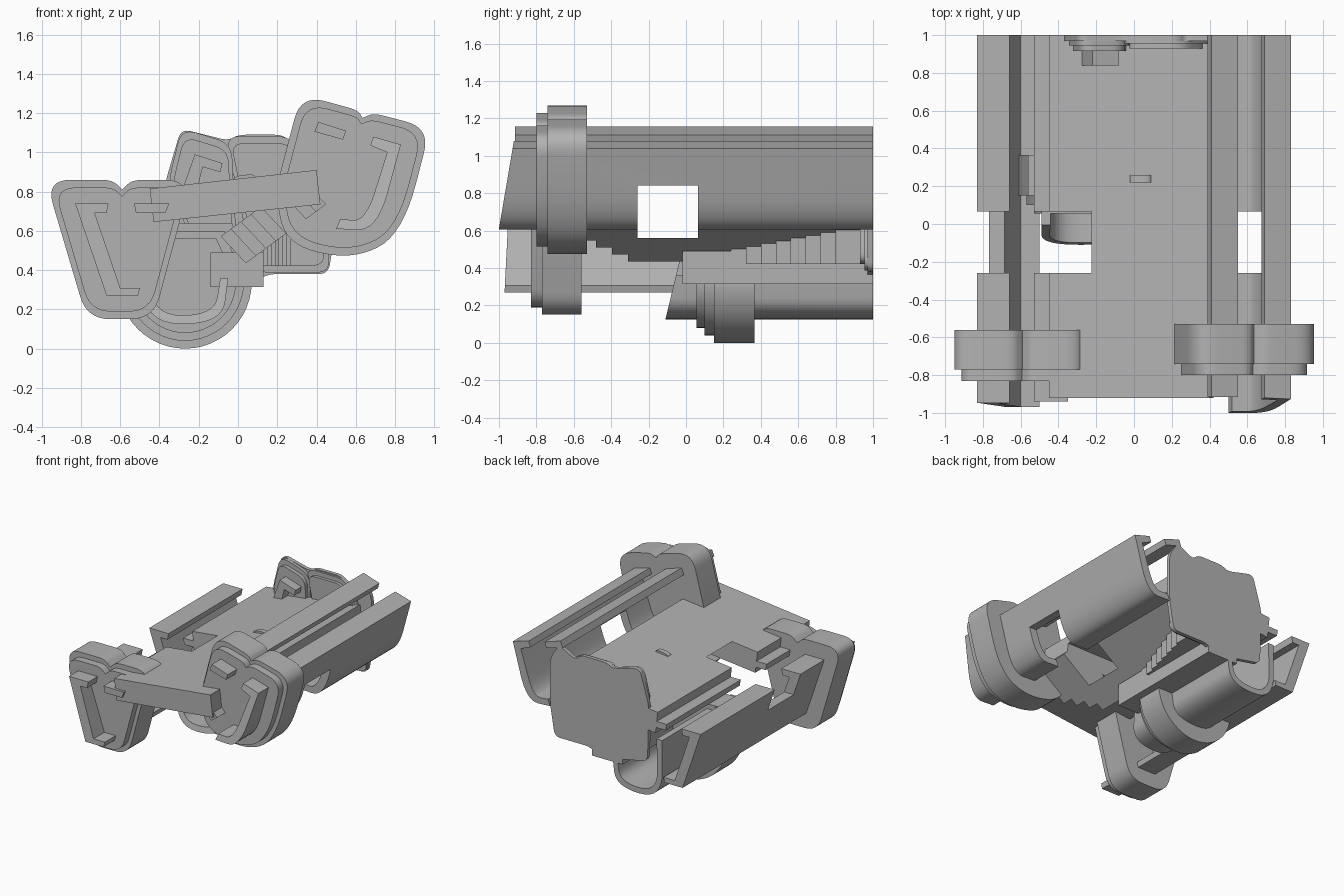
import bpy, bmesh, math
from mathutils import Vector

old = bpy.data.objects.get("Cube")
if old:
    bpy.data.objects.remove(old, do_unlink=True)

grey = bpy.data.materials.new("plain_grey")
grey.use_nodes = True
COLOUR = (0.45, 0.45, 0.45, 1)
grey.diffuse_color = COLOUR
grey.node_tree.nodes["Principled BSDF"].inputs["Base Color"].default_value = COLOUR


def rounded(points, radius=0.0, steps=8):
    """Round the corners of a profile; a third value overrides the radius."""
    out, n = [], len(points)
    for i, p in enumerate(points):
        r = p[2] if len(p) > 2 else radius
        c = Vector(p[:2])
        a, b = Vector(points[i - 1][:2]) - c, Vector(points[(i + 1) % n][:2]) - c
        if r <= 0:
            out.append(c)
            continue
        s = c + a.normalized() * min(r, a.length * 0.49)
        e = c + b.normalized() * min(r, b.length * 0.49)
        for k in range(steps + 1):
            t = k / steps
            out.append(s * (1 - t) ** 2 + c * 2 * t * (1 - t) + e * t * t)
    return out


def extrude(name, profile, front, back=1.0, slope=0.0, base=0.0, smooth=True):
    """Extrude an x-z profile along y; slope leans the front end."""
    bm = bmesh.new()
    near = [bm.verts.new((x, front + slope * (z - base), z)) for x, z in profile]
    far = [bm.verts.new((x, back, z)) for x, z in profile]
    n = len(profile)
    bm.faces.new(near)
    bm.faces.new(far[::-1])
    for i in range(n):
        j = (i + 1) % n
        bm.faces.new((near[j], near[i], far[i], far[j]))
    bmesh.ops.recalc_face_normals(bm, faces=bm.faces)
    mesh = bpy.data.meshes.new(name)
    bm.to_mesh(mesh)
    bm.free()
    mesh.materials.append(grey)
    obj = bpy.data.objects.new(name, mesh)
    bpy.context.collection.objects.link(obj)
    if smooth:
        bpy.ops.object.select_all(action='DESELECT')
        obj.select_set(True)
        bpy.context.view_layer.objects.active = obj
        bpy.ops.object.shade_smooth_by_angle(angle=math.radians(30))
    return obj


def rect(x0, x1, z0, z1):
    return [(x0, z0), (x1, z0), (x1, z1), (x0, z1)]


def scaled(profile, f):
    xs, zs = [p[0] for p in profile], [p[1] for p in profile]
    cx, cz = (min(xs) + max(xs)) / 2, (min(zs) + max(zs)) / 2
    return [(cx + (x - cx) * f, cz + (z - cz) * f) for x, z in profile]


def tiered_plate(name, profile, back, tiers):
    """Stack of shrinking plates; tiers lists (front y, scale)."""
    for i, (front, f) in enumerate(tiers):
        extrude(f"{name}_tier_{i + 1}", scaled(profile, f), front, back)
        back = front


# Hidden box that cuts the window across the whole width
cutter = extrude("window_cutter", rect(-1.2, 1.2, 0.56, 0.84), -0.26, 0.065, smooth=False)
cutter.hide_render = True
cutter.hide_viewport = True
cutter.display_type = 'WIRE'


def cut_window(obj):
    mod = obj.modifiers.new("window", 'BOOLEAN')
    mod.operation = 'DIFFERENCE'
    mod.solver = 'EXACT'
    mod.object = cutter


# Right-hand bracket channel and its upper rail
bracket = [(-0.83, 0.74), (-0.66, 0.74), (-0.67, 0.69), (-0.73, 0.69),
           (-0.60, 0.31), (-0.50, 0.31), (-0.51, 0.27), (-0.67, 0.27)]
cut_window(extrude("right_bracket_rail", bracket, -0.97, slope=0.05, base=0.27))
cut_window(extrude("right_upper_rail",
                   [(-0.53, 0.74), (-0.35, 0.74), (-0.37, 0.69), (-0.52, 0.69)], -0.94))

# Left-hand hooked channel and its upper rail
hook = rounded([(0.69, 1.08), (0.83, 1.04), (0.71, 0.60, 0.2), (0.50, 0.61),
                (0.52, 0.66), (0.65, 0.65, 0.15), (0.76, 1.0), (0.675, 1.035)])
cut_window(extrude("left_hook_rail", hook, -1.0, slope=0.17, base=0.61))
extrude("left_upper_rail", [(0.41, 1.155), (0.55, 1.11), (0.535, 1.065), (0.39, 1.105)], -0.915)

# Lower trough
trough = rounded([(-0.49, 0.60), (-0.49, 0.125, 0.22), (-0.08, 0.125, 0.22), (-0.05, 0.36),
                  (-0.09, 0.36), (-0.12, 0.17, 0.18), (-0.45, 0.17, 0.18), (-0.44, 0.60)])
cut_window(extrude("lower_trough", trough, -0.11, slope=0.24, base=0.125))

# Tiered plates around the channels
right_plate = rounded([(-0.98, 0.86, 0.13), (-0.64, 0.86, 0.06), (-0.59, 0.81),
                       (-0.54, 0.86, 0.06), (-0.24, 0.86, 0.13), (-0.43, 0.15, 0.12),
                       (-0.77, 0.15, 0.12)])
tiered_plate("right_plate", right_plate, -0.56, [(-0.77, 1), (-0.83, 0.89)])

left_plate = rounded([(0.32, 1.295, 0.13), (0.61, 1.215, 0.05), (0.635, 1.175),
                      (0.69, 1.20, 0.05), (0.98, 1.125, 0.13), (0.84, 0.58, 0.28),
                      (0.58, 0.45, 0.22), (0.24, 0.53, 0.28), (0.19, 0.80, 0.1)])
tiered_plate("left_plate", left_plate, -0.53, [(-0.74, 1), (-0.80, 0.90)])

arc = [math.pi + math.pi * k / 24 for k in range(25)]
for i, (r, front, back) in enumerate([(0.34, 0.15, 0.365), (0.30, 0.10, 0.15), (0.26, 0.055, 0.10)]):
    profile = [(-0.27 + r * math.cos(a), 0.34 + r * math.sin(a)) for a in arc]
    profile += rounded([(-0.27 + r, 0.30 + r, 0.1), (-0.27 - r, 0.30 + r, 0.1)])
    extrude(f"lower_plate_tier_{i + 1}", profile, front, back)

# Slanted deck with a small tab
cut_window(extrude("deck", [(-0.45, 0.815), (0.40, 0.91), (0.42, 0.735), (-0.43, 0.645)], -0.92))
extrude("deck_tab", rounded([(-0.03, 0.85), (0.10, 0.86), (0.08, 0.89, 0.03), (-0.01, 0.88, 0.03)]),
        0.22, 0.26)

# Tilted staircase under the deck: each higher step starts further forward
along, across = Vector((0.051, 0.0375)), Vector((-0.128, 0.137))
for k in range(8):
    a = Vector((0.04, 0.435)) + along * k
    step = extrude(f"tilted_step_{k + 1}", [a, a + along, a + along + across, a + across],
                   -0.31 - 0.085 * k, smooth=False)
    cut_window(step)

# Upright staircase over the trough
extrude("step_base", rect(-0.14, 0.13, 0.315, 0.49), -0.02, smooth=False)
for k in range(8):
    x = 0.13 + 0.02 * k
    extrude(f"upright_step_{k + 1}", rect(x - 0.02, x, 0.42, 0.505 + 0.014 * k),
            0.24 + 0.08 * k, smooth=False)

# Closing plate at the back with its stacked tiers
end_plate = rounded([(-0.36, 0.40), (-0.37, 0.85), (-0.29, 1.12), (-0.05, 1.06), (0.0, 1.09),
                     (0.23, 1.09), (0.28, 1.04), (0.42, 1.12), (0.50, 1.0), (0.50, 0.62),
                     (0.46, 0.38), (0.15, 0.38), (0.05, 0.32)], 0.05)
extrude("end_plate", end_plate, 0.97)
upper_end = rounded([(-0.36, 0.85), (-0.29, 1.13), (-0.03, 1.05), (0.0, 0.45), (-0.2, 0.45)], 0.08)
tiered_plate("upper_end_plate", upper_end, 0.97, [(0.945, 0.98), (0.915, 0.86)])
lower_end = rounded([(-0.07, 1.09), (0.27, 1.09), (0.40, 0.92), (0.48, 0.38), (0.08, 0.38)], 0.08)
tiered_plate("lower_end_plate", lower_end, 0.97, [(0.955, 0.98), (0.93, 0.88)])
extrude("end_bracket", [(-0.22, 0.99), (-0.08, 0.945), (-0.09, 0.90), (-0.18, 0.925),
                        (-0.21, 0.80), (-0.28, 0.82)], 0.84, 0.93)
